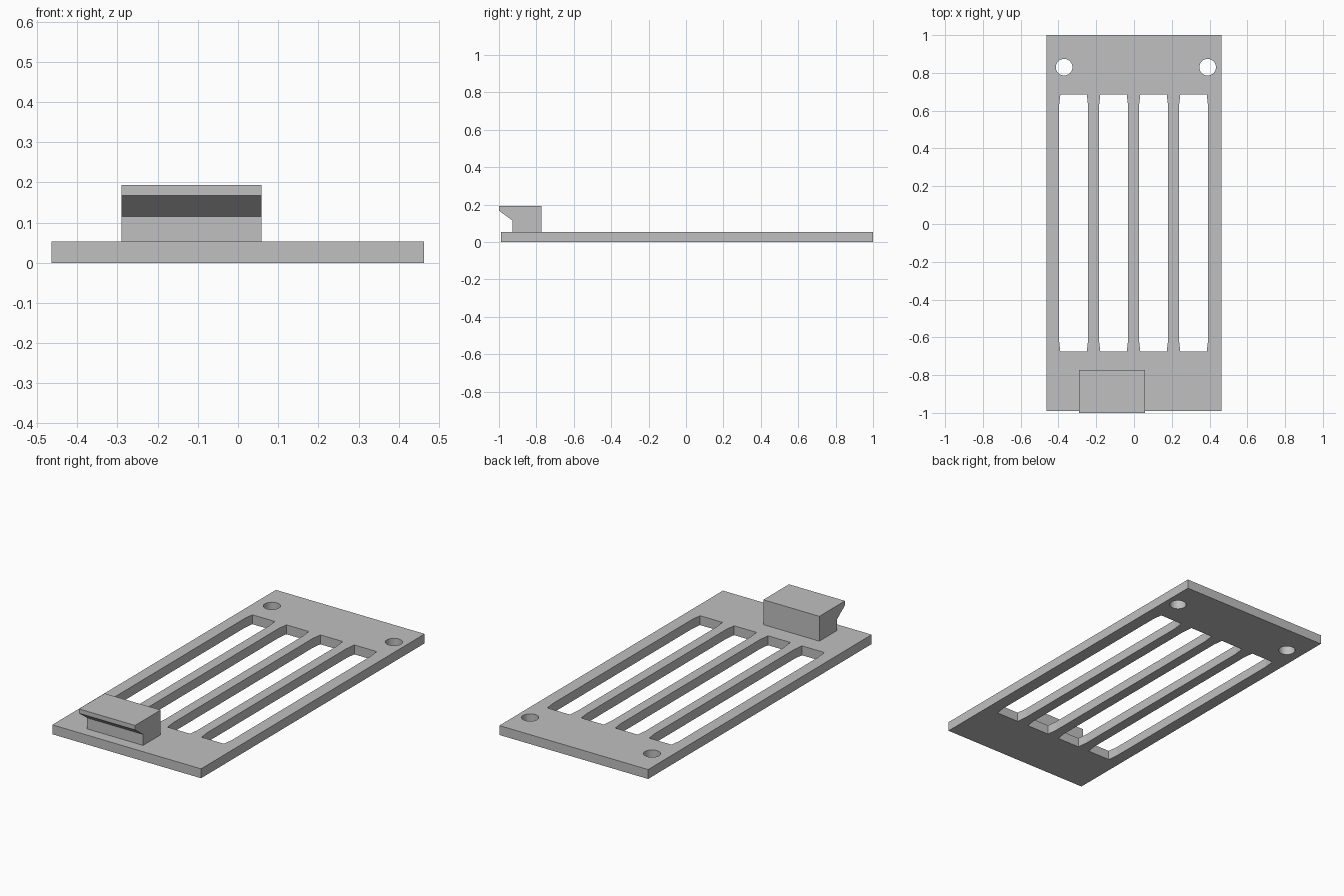
import bpy
import bmesh
from math import cos, sin, tau
from mathutils import Matrix

cube = bpy.data.objects.get("Cube")
if cube:
    bpy.data.objects.remove(cube, do_unlink=True)

grey = bpy.data.materials.new("plain grey")
grey.use_nodes = True
colour = (0.53, 0.53, 0.53, 1)
grey.diffuse_color = colour
grey.node_tree.nodes["Principled BSDF"].inputs["Base Color"].default_value = colour

THICK = 0.053


def extruded(name, outlines, depth, matrix):
    """Solid made from closed 2D outlines; inner outlines become holes."""
    curve = bpy.data.curves.new(name + "_outline", "CURVE")
    curve.dimensions = "2D"
    curve.fill_mode = "BOTH"
    curve.extrude = depth / 2
    for pts in outlines:
        spline = curve.splines.new("POLY")
        spline.points.add(len(pts) - 1)
        for point, (x, y) in zip(spline.points, pts):
            point.co = (x, y, 0, 1)
        spline.use_cyclic_u = True
    temp = bpy.data.objects.new(name + "_outline", curve)
    bpy.context.collection.objects.link(temp)
    bpy.context.view_layer.update()
    mesh = bpy.data.meshes.new_from_object(
        temp.evaluated_get(bpy.context.evaluated_depsgraph_get()))
    bpy.data.objects.remove(temp, do_unlink=True)
    # Weld caps to walls and merge the flat triangles
    bm = bmesh.new()
    bm.from_mesh(mesh)
    bmesh.ops.remove_doubles(bm, verts=bm.verts, dist=0.0001)
    bmesh.ops.transform(bm, matrix=matrix, verts=bm.verts)
    bmesh.ops.recalc_face_normals(bm, faces=bm.faces)
    for face in bm.faces:
        face.smooth = False
        face.material_index = 0
    bm.to_mesh(mesh)
    bm.free()
    mesh.name = name
    mesh.materials.clear()
    mesh.materials.append(grey)
    obj = bpy.data.objects.new(name, mesh)
    bpy.context.collection.objects.link(obj)
    return obj


def rectangle(x0, x1, y0, y1):
    return [(x0, y0), (x1, y0), (x1, y1), (x0, y1)]


def slot(cx, half=0.077, y0=-0.675, y1=0.685, taper=0.007, run=0.06):
    """Long opening that narrows slightly at both ends."""
    n = half - taper
    return [(cx - n, y0), (cx + n, y0), (cx + half, y0 + run),
            (cx + half, y1 - run), (cx + n, y1), (cx - n, y1),
            (cx - half, y1 - run), (cx - half, y0 + run)]


def circle(cx, cy, r, n=32):
    return [(cx + r * cos(tau * i / n), cy + r * sin(tau * i / n)) for i in range(n)]


# Flat plate with four slots and two screw holes
outlines = [rectangle(-0.464, 0.463, -0.99, 1.0)]
outlines += [slot(-0.32 + 0.2117 * i) for i in range(4)]
outlines += [circle(x, 0.83, 0.044) for x in (-0.37, 0.39)]
extruded("slotted_plate", outlines, THICK, Matrix.Translation((0, 0, THICK / 2)))

# Hooked catch: side profile (y, z) swept along x
profile = [(-1.0, 0.193), (-1.0, 0.168), (-0.928, 0.115), (-0.928, THICK),
           (-0.772, THICK), (-0.772, 0.193)]
yz_to_x = Matrix(((0, 0, 1, -0.116), (1, 0, 0, 0), (0, 1, 0, 0), (0, 0, 0, 1)))
extruded("hook_catch", [profile], 0.349, yz_to_x)
